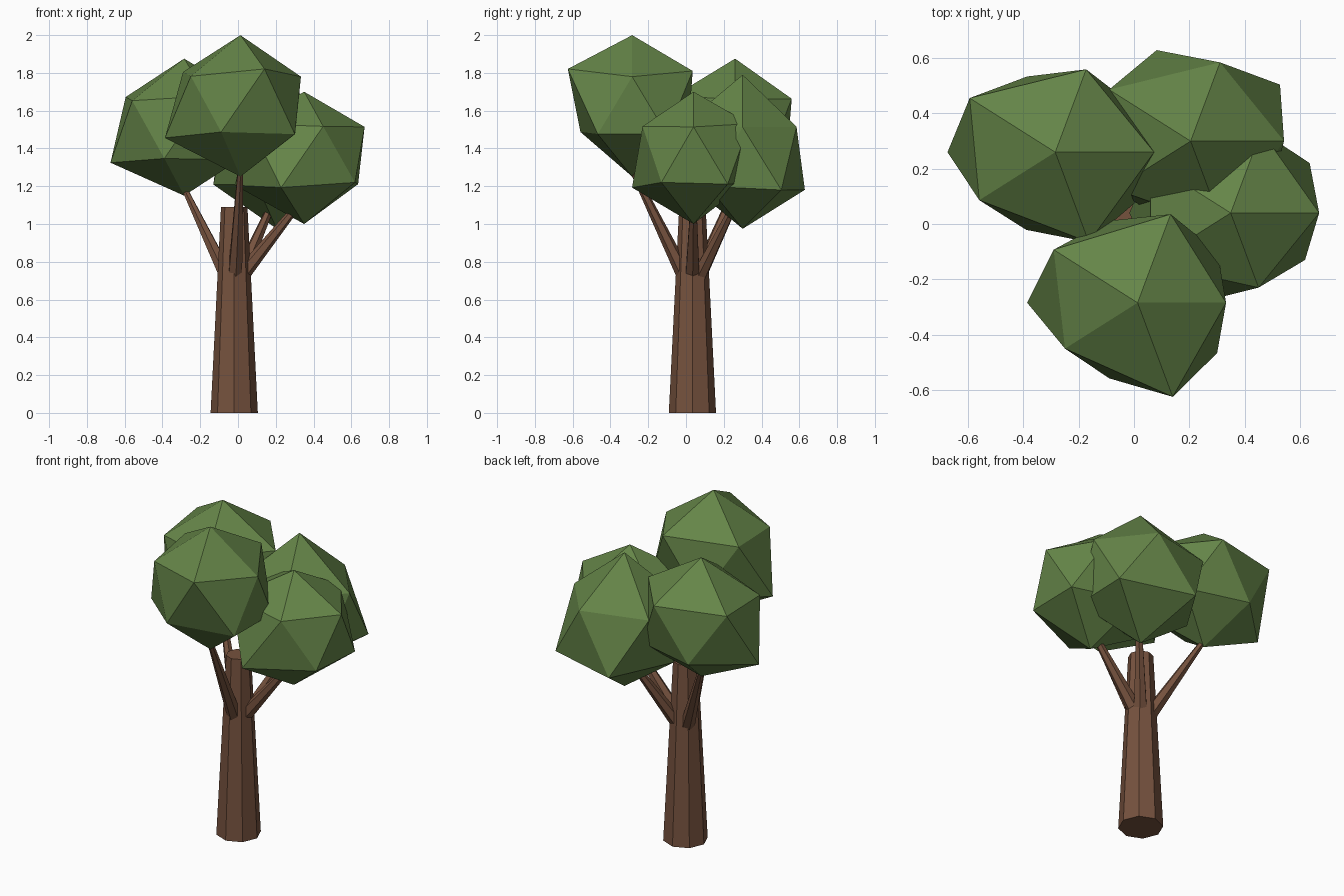
import bpy
import bmesh
from math import cos, sin, radians, sqrt
from mathutils import Vector

cube = bpy.data.objects.get("Cube")
if cube:
    bpy.data.objects.remove(cube, do_unlink=True)


def material(name, color):
    mat = bpy.data.materials.new(name)
    mat.use_nodes = True
    mat.diffuse_color = (*color, 1)
    mat.node_tree.nodes["Principled BSDF"].inputs["Base Color"].default_value = (*color, 1)
    return mat


bark = material("bark brown", (0.18, 0.084, 0.048))
leaf = material("leaf green", (0.13, 0.235, 0.065))


def add_object(name, bm, mat):
    mesh = bpy.data.meshes.new(name)
    bm.to_mesh(mesh)
    bm.free()
    mesh.materials.append(mat)
    obj = bpy.data.objects.new(name, mesh)
    bpy.context.collection.objects.link(obj)
    return obj


def tapered_limb(name, start, end, r1, r2, sides):
    """Tapered cylinder between two points."""
    start, end = Vector(start), Vector(end)
    axis = end - start
    bm = bmesh.new()
    bmesh.ops.create_cone(bm, cap_ends=True, segments=sides,
                          radius1=r1, radius2=r2, depth=axis.length)
    obj = add_object(name, bm, bark)
    obj.location = (start + end) / 2
    if axis.x or axis.y:
        obj.rotation_euler = axis.to_track_quat("Z", "Y").to_euler()


def foliage(name, center, top, upper, lower, bottom):
    """Squashed icosahedron whose corners are pushed in or out along their rays."""
    bm = bmesh.new()
    flat, rise = 2 / sqrt(5), 1 / sqrt(5)

    def corner(angle, width, height, reach):
        a = radians(angle)
        return bm.verts.new((cos(a) * width * reach,
                             sin(a) * width * reach * 0.87, height * reach * 0.9))

    tip = corner(0, 0, 1, top)
    base = corner(0, 0, -1, bottom)
    up = [corner(72 * i, flat, rise, r) for i, r in enumerate(upper)]
    low = [corner(72 * i + 36, flat, -rise, r) for i, r in enumerate(lower)]
    for i in range(5):
        j = (i + 1) % 5
        bm.faces.new((tip, up[i], up[j]))
        bm.faces.new((up[i], low[i], up[j]))
        bm.faces.new((low[i], low[j], up[j]))
        bm.faces.new((base, low[j], low[i]))
    bmesh.ops.recalc_face_normals(bm, faces=bm.faces)
    add_object(name, bm, leaf).location = center


# Trunk
tx, ty = -0.02, 0.034
tapered_limb("trunk", (tx, ty, 0), (tx, ty, 1.09), 0.125, 0.07, 8)

# Branches: starting height and tip
for name, z, tip in (
        ("front_branch", 0.64, (0.013, -0.285, 1.29)),
        ("right_branch", 0.64, (-0.285, 0.26, 1.19)),
        ("left_branch", 0.68, (0.35, 0.04, 1.14)),
        ("back_branch", 0.65, (0.2, 0.28, 1.15))):
    tapered_limb(name, (tx, ty, z), tip, 0.045, 0.016, 6)

# Foliage clumps: center, then corner reach for top, upper ring, lower ring, bottom
foliage("front_foliage", (0.013, -0.285, 1.636), 0.404,
        (0.358, 0.433, 0.42, 0.363, 0.46), (0.4, 0.4, 0.447, 0.37, 0.398), 0.428)
foliage("right_foliage", (-0.285, 0.26, 1.5), 0.417,
        (0.4, 0.405, 0.428, 0.38, 0.44), (0.38, 0.37, 0.436, 0.38, 0.4), 0.389)
foliage("left_foliage", (0.35, 0.04, 1.37), 0.367,
        (0.358, 0.4, 0.4, 0.4, 0.365), (0.395, 0.38, 0.41, 0.44, 0.372), 0.411)
foliage("back_foliage", (0.205, 0.3, 1.36), 0.478,
        (0.378, 0.385, 0.408, 0.38, 0.42), (0.447, 0.445, 0.375, 0.38, 0.4), 0.428)
